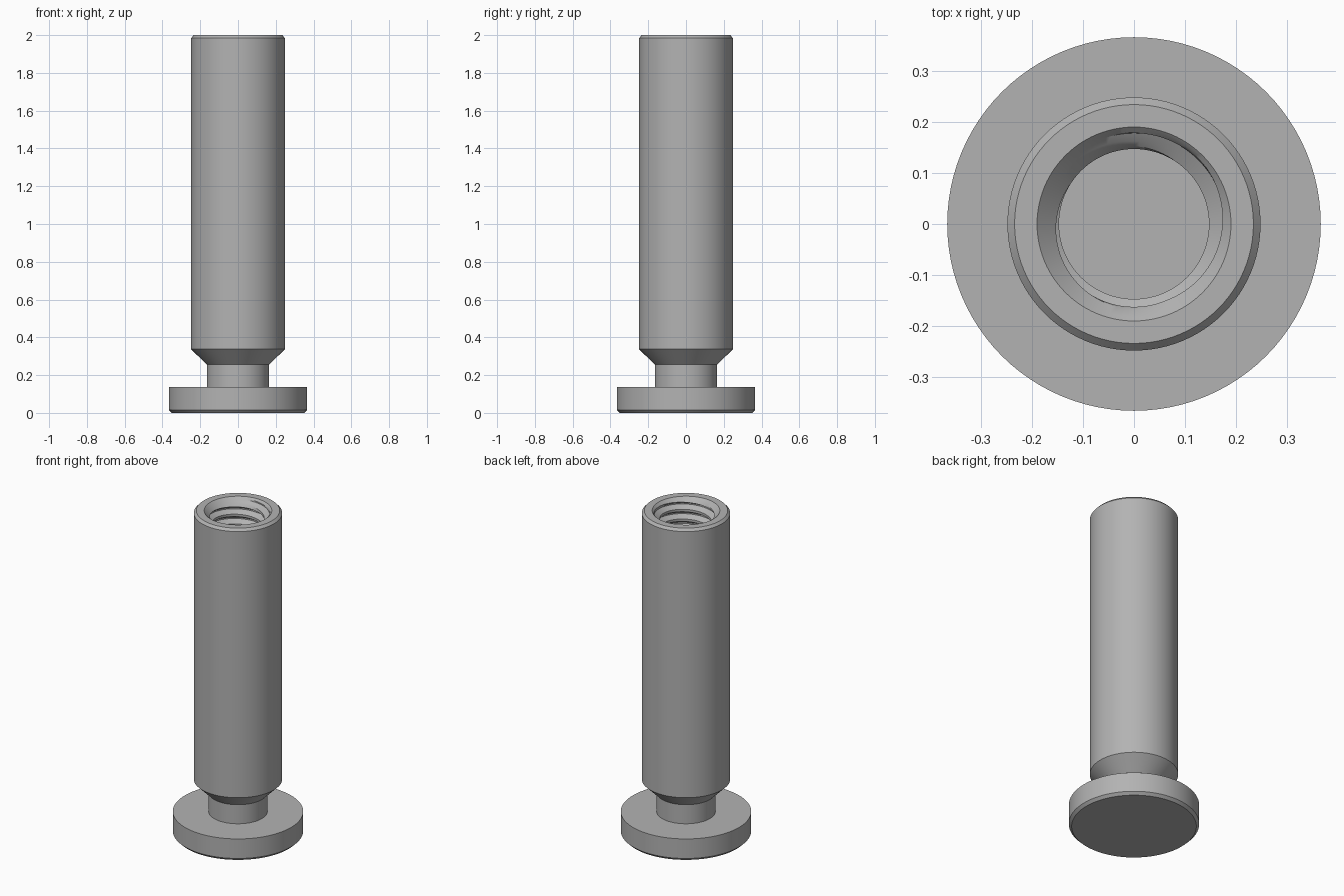
import bpy, bmesh
from math import pi, cos, sin

old = bpy.data.objects.get("Cube")
if old:
    bpy.data.objects.remove(old, do_unlink=True)

SEGMENTS = 96
TOP = 2.0
THREAD_END = 1.0       # lowest thread turn
BORE_FLOOR = 0.92      # flat bottom of the blind hole
CREST, ROOT, RIM = 0.147, 0.178, 0.19
PITCH = 0.06

steel = bpy.data.materials.new("plain grey steel")
steel.use_nodes = True
GREY = (0.45, 0.45, 0.45, 1)
steel.diffuse_color = GREY
steel.node_tree.nodes["Principled BSDF"].inputs["Base Color"].default_value = GREY


def lathe(name, profile):
    """Sweep profile(turn) -> [(radius, z), ...] once around the z axis."""
    bm = bmesh.new()
    columns = []
    for j in range(SEGMENTS + 1):
        a = 2 * pi * j / SEGMENTS
        columns.append([bm.verts.new((r * cos(a), r * sin(a), z))
                        for r, z in profile(j / SEGMENTS)])
    for left, right in zip(columns, columns[1:]):
        for i in range(len(left) - 1):
            bm.faces.new((left[i], right[i], right[i + 1], left[i + 1]))
    bmesh.ops.remove_doubles(bm, verts=bm.verts, dist=1e-5)
    bmesh.ops.dissolve_degenerate(bm, edges=bm.edges, dist=1e-5)
    mesh = bpy.data.meshes.new(name)
    bm.to_mesh(mesh)
    bm.free()
    mesh.materials.append(steel)
    obj = bpy.data.objects.new(name, mesh)
    bpy.context.collection.objects.link(obj)
    bpy.ops.object.select_all(action="DESELECT")
    obj.select_set(True)
    bpy.context.view_layer.objects.active = obj
    bpy.ops.object.shade_smooth_by_angle(angle=pi / 7)
    return obj


# Flange foot, neck and sleeve, up to the rim of the hole
def body_profile(turn):
    return [(0, 0), (0.35, 0), (0.366, 0.016), (0.366, 0.137),
            (0.165, 0.137), (0.165, 0.255), (0.248, 0.337),
            (0.248, 1.985), (0.234, TOP), (RIM, TOP)]


# Threaded blind hole: helical grooves, entry chamfer and run-out
def thread_radius(z, turn):
    phase = ((TOP - z) / PITCH + turn) % 1
    rise = (abs(phase - 0.5) - 0.0625) / 0.3125
    r = ROOT - (ROOT - CREST) * min(max(rise, 0), 1)
    r = min(r, CREST + z - THREAD_END)
    return max(r, RIM - (TOP - z))


def bore_profile(turn):
    rows = []
    phases = (0.125, 0.28, 0.4375, 0.5625, 0.72, 0.875)
    for k in range(int((TOP - THREAD_END) / PITCH) + 3):
        for p in phases:
            z = TOP - PITCH * (k + p - turn)
            z = min(max(z, THREAD_END), TOP)
            rows.append((thread_radius(z, turn), z))
    return [(RIM, TOP)] + rows + [(CREST, THREAD_END),
                                  (CREST, BORE_FLOOR), (0, BORE_FLOOR)]


lathe("stud_body", body_profile)
lathe("threaded_bore", bore_profile)
